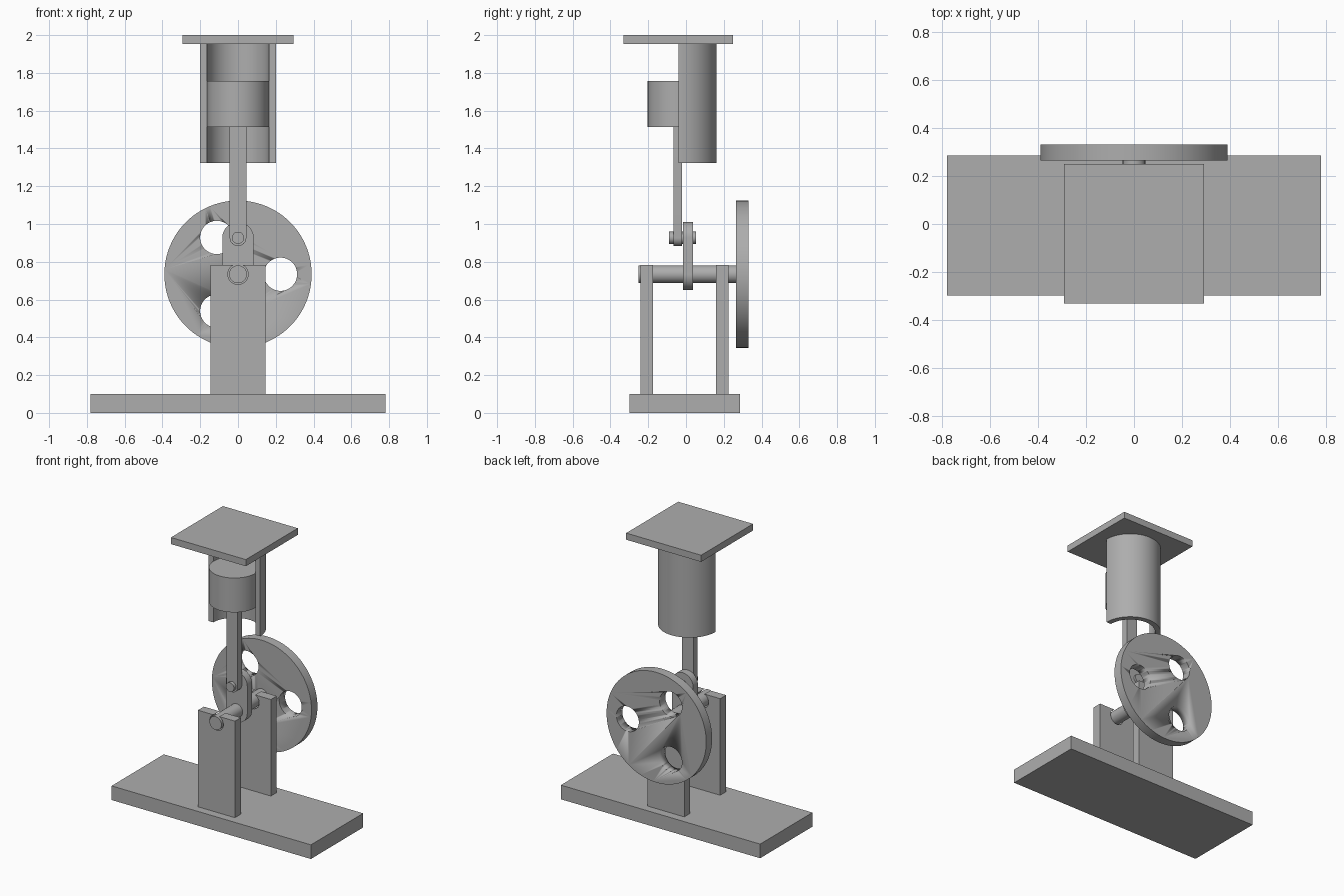
import bpy, bmesh, math
from mathutils import Vector

if "Cube" in bpy.data.objects:
    bpy.data.objects.remove(bpy.data.objects["Cube"])

metal = bpy.data.materials.new("grey metal")
metal.diffuse_color = (0.42, 0.42, 0.42, 1)
metal.use_nodes = True
metal.node_tree.nodes["Principled BSDF"].inputs["Base Color"].default_value = metal.diffuse_color

SHAFT_Z, PIN_Z = 0.734, 0.927


def finish(name, bm, smooth=False):
    bmesh.ops.recalc_face_normals(bm, faces=bm.faces)
    mesh = bpy.data.meshes.new(name)
    bm.to_mesh(mesh)
    bm.free()
    mesh.materials.append(metal)
    ob = bpy.data.objects.new(name, mesh)
    bpy.context.collection.objects.link(ob)
    if smooth:
        bpy.ops.object.select_all(action='DESELECT')
        ob.select_set(True)
        bpy.context.view_layer.objects.active = ob
        bpy.ops.object.shade_smooth_by_angle(angle=math.radians(30))
    return ob


def extrude(name, outline, offset, smooth=False):
    """Solid made by sweeping a closed outline along an offset."""
    bm = bmesh.new()
    face = bm.faces.new([bm.verts.new(p) for p in outline])
    new = bmesh.ops.extrude_face_region(bm, geom=[face])
    bmesh.ops.translate(bm, vec=Vector(offset),
                        verts=[v for v in new['geom'] if isinstance(v, bmesh.types.BMVert)])
    return finish(name, bm, smooth)


def box(name, x, y0, y1, z0, z1):
    return extrude(name, [(-x, y0, z0), (x, y0, z0), (x, y1, z0), (-x, y1, z0)], (0, 0, z1 - z0))


def arc(r, a0, a1, n):
    return [(r * math.cos(a0 + (a1 - a0) * i / n), r * math.sin(a0 + (a1 - a0) * i / n))
            for i in range(n + 1)]


def disc_y(name, r, y0, y1, x, z, n=64):
    """Cylinder lying along y."""
    ring = arc(r, 0, 2 * math.pi, n)[:-1]
    return extrude(name, [(x + a, y0, z + b) for a, b in ring], (0, y1 - y0, 0), True)


def cut(ob, cutter):
    cutter.hide_render = True
    cutter.hide_set(True)
    mod = ob.modifiers.new("hole", 'BOOLEAN')
    mod.operation = 'DIFFERENCE'
    mod.solver = 'EXACT'
    mod.object = cutter


# Base and the two bearing posts
box("base", 0.78, -0.299, 0.285, 0, 0.1)
for name, y0, y1 in (("front_post", -0.241, -0.175), ("back_post", 0.16, 0.226)):
    post = box(name, 0.145, y0, y1, 0.1, 0.783)
    cut(post, disc_y(name + "_cutter", 0.054, y0 - 0.02, y1 + 0.02, 0, SHAFT_Z))

# Crankshaft and crank pin
disc_y("shaft", 0.047, -0.252, 0.265, 0, SHAFT_Z)
disc_y("crank_pin", 0.032, -0.091, 0.054, 0, PIN_Z, 48)

# Crank web with two round ends
web = [(a, -0.015, PIN_Z + b) for a, b in arc(0.083, 0, math.pi, 32)]
web += [(a, -0.015, SHAFT_Z + b) for a, b in arc(0.083, math.pi, 2 * math.pi, 32)]
extrude("crank_web", web, (0, 0.053, 0), True)

# Connecting rod with a round lower end
rod = [(0.044, -0.067, 1.513), (-0.044, -0.067, 1.513)]
rod += [(a, -0.067, PIN_Z + b) for a, b in arc(0.044, math.pi, 2 * math.pi, 24)]
extrude("connecting_rod", rod, (0, 0.047, 0), True)

# Flywheel with three round holes
wheel = disc_y("flywheel", 0.39, 0.265, 0.331, 0, SHAFT_Z, 96)
for i in range(3):
    a = i * 2 * math.pi / 3
    cut(wheel, disc_y(f"flywheel_cutter_{i + 1}", 0.088, 0.24, 0.36,
                      0.225 * math.cos(a), SHAFT_Z + 0.225 * math.sin(a)))

# Piston
extrude("piston", [(a, -0.04 + b, 1.513) for a, b in arc(0.163, 0, 2 * math.pi, 64)[:-1]],
        (0, 0, 0.243), True)

# Half cylinder wall, open to the front
wall = arc(0.202, 0, math.pi, 48) + arc(0.165, math.pi, 0, 48)
extrude("cylinder_wall", [(a, -0.04 + b, 1.322) for a, b in wall], (0, 0, 0.631), True)

# Top plate
box("top_plate", 0.293, -0.331, 0.25, 1.953, 2.0)
